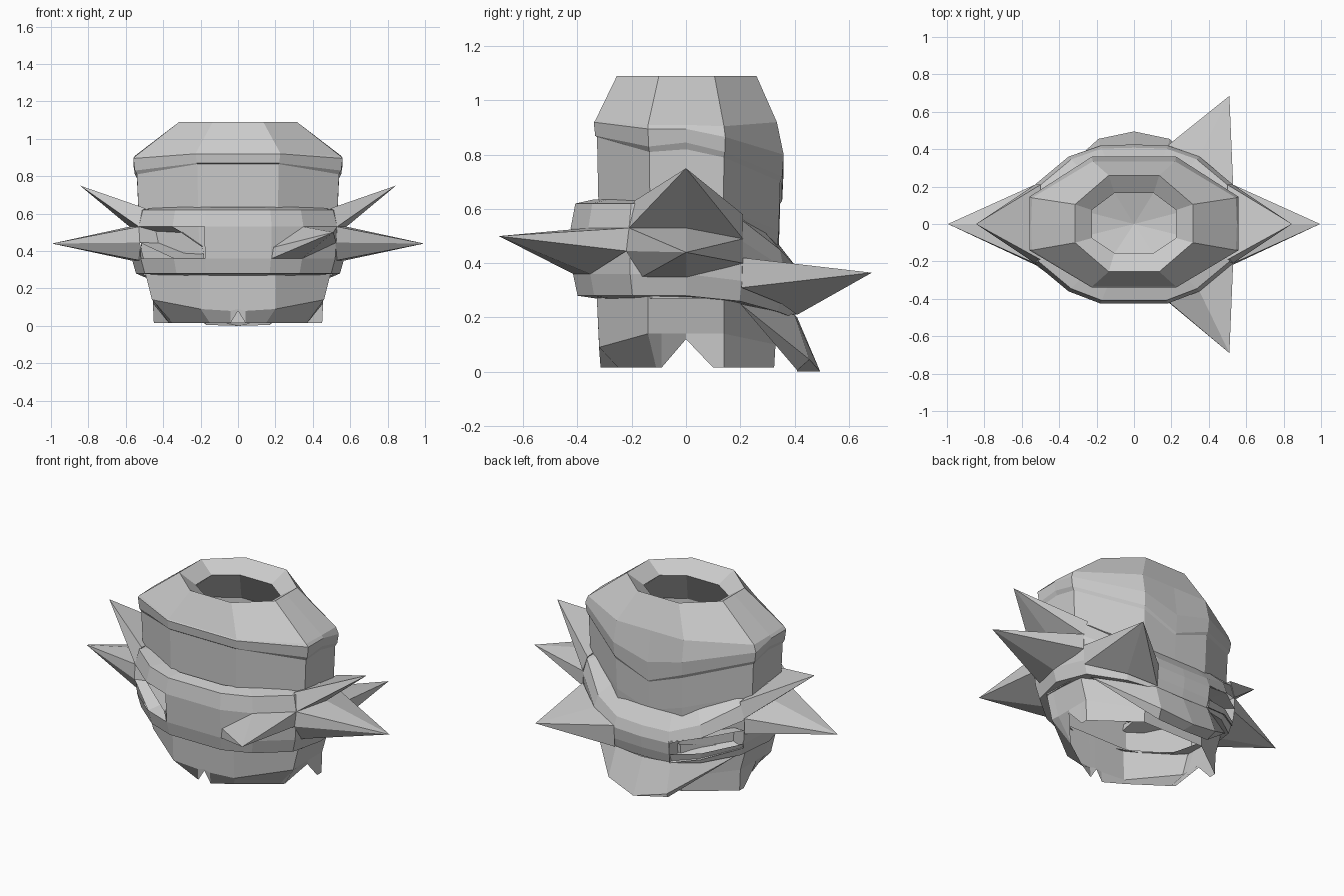
import bpy, bmesh

if "Cube" in bpy.data.objects:
    bpy.data.objects.remove(bpy.data.objects["Cube"])

grey = bpy.data.materials.new("grey")
grey.diffuse_color = (0.6, 0.6, 0.6, 1)
grey.use_nodes = True
grey.node_tree.nodes["Principled BSDF"].inputs["Base Color"].default_value = grey.diffuse_color


def finish(name, bm):
    bmesh.ops.recalc_face_normals(bm, faces=bm.faces[:])
    me = bpy.data.meshes.new(name)
    bm.to_mesh(me)
    bm.free()
    me.materials.append(grey)
    ob = bpy.data.objects.new(name, me)
    bpy.context.collection.objects.link(ob)
    return ob


def full(half):
    """Mirror a half outline (x >= 0, front to back) into a closed loop."""
    return half + [(-x, y, z) for x, y, z in reversed(half) if x > 0]


def loft(name, rows, cap=None, skip=None):
    """Skin closed loops; cap is a centre point fanned to the first loop."""
    bm = bmesh.new()
    loops = [[bm.verts.new(p) for p in full(r)] for r in rows]
    n = len(loops[0])
    for k, (a, b) in enumerate(zip(loops, loops[1:])):
        for i in range(n):
            j = (i + 1) % n
            mid = (a[i].co + a[j].co) / 2
            if not (skip and skip(k, mid)):
                bm.faces.new((a[i], a[j], b[j], b[i]))
    if cap:
        c = bm.verts.new(cap)
        for i in range(n):
            bm.faces.new((loops[0][i], loops[0][(i + 1) % n], c))
    return finish(name, bm)


def spike(name, base, tip, sx=1, closed=True):
    bm = bmesh.new()
    vs = [bm.verts.new((x * sx, y, z)) for x, y, z in base]
    t = bm.verts.new((tip[0] * sx, tip[1], tip[2]))
    for i in range(len(vs)):
        bm.faces.new((vs[i], vs[(i + 1) % len(vs)], t))
    if closed:
        bm.faces.new(vs)
    return finish(name, bm)


def ring(plan, s, zs):
    if not isinstance(zs, (list, tuple)):
        zs = [zs] * len(plan)
    return [(x * s, y * s, z) for (x, y), z in zip(plan, zs)]


# Helm: hollow cap with a lip that dips to a point at the back
wide = [(0, -.34), (.225, -.34), (.56, -.14), (.56, 0), (.56, .145), (.225, .36), (0, .36)]
crown = [(0, -.255), (.135, -.255), (.315, -.1), (.315, 0), (.315, .105), (.135, .26), (0, .26)]
mouth = [(0, -.155), (.105, -.155), (.225, -.075), (.225, 0), (.225, .075), (.105, .165), (0, .165)]
upper = [(0, -.335), (.225, -.335), (.545, -.14), (.55, 0), (.545, .14), (.22, .335), (0, .335)]
loft("helm", [
    ring(wide, .80, .42),
    ring(wide, .84, .82),
    ring(mouth, 1, 1.03),
    ring(crown, 1, 1.09),
    ring(upper, 1, [.925, .925, .91, .91, .905, .92, .92]),
    ring(wide, 1, [.92, .92, .895, .895, .865, .80, .74]),
    ring(wide, .985, [.87, .87, .83, .845, .81, .72, .63]),
    ring(wide, .965, [.865, .865, .81, .82, .79, .70, .62]),
    ring(wide, .95, [.62, .62, .62, .62, .60, .52, .45]),
    ring(wide, .90, .27),
], cap=(0, 0, .34))

# Lower skirt: chamfered front corners, pointed notches at front and sides
skirt = [(0, -.33), (.04, -.33), (.2, -.33), (.5, -.14), (.5, -.09), (.5, 0),
         (.5, .1), (.5, .14), (.2, .34), (0, .34)]
waist = [(0, -.32), (.04, -.32), (.2, -.32), (.46, -.14), (.455, -.09), (.455, 0),
         (.455, .1), (.455, .14), (.2, .33), (0, .33)]
hem = [(0, -.315), (.04, -.315), (.15, -.25), (.35, -.11), (.37, -.09), (.455, 0),
       (.45, .1), (.45, .14), (.2, .325), (0, .325)]
loft("lower_skirt", [
    ring(skirt, 1, .30),
    ring(waist, 1, [.09, .08, .09, .14, .14, .14, .14, .14, .1, .1]),
    ring(hem, 1, [.08, .015, .015, .015, .015, .12, .015, .015, .015, .015]),
])

# Belt: thick band sloping down at the back, with two sockets on the left
band = [(0, -.425), (.18, -.425), (.35, -.36), (.53, -.21), (.58, 0),
        (.53, .21), (.35, .36), (.18, .42), (0, .425)]


def belt_row(s, z, drop):
    return [(x * s, y * s, z - drop * (max(0, y) / .42) ** 2) for x, y in band]


loft("belt", [
    belt_row(.80, .635, .16),
    belt_row(.96, .62, .23),
    belt_row(1, .53, .20),
    belt_row(.98, .36, .10),
    belt_row(.94, .28, .08),
    belt_row(.78, .27, .05),
], skip=lambda k, m: k == 2 and -.48 < m.x < -.2 and abs(m.y) > .2)

# Side spikes, mirrored
for side, sx in (("right", 1), ("left", -1)):
    spike("upper_spike_" + side,
          [(.5, -.19, .63), (.53, -.21, .53), (.58, 0, .53), (.53, .21, .49), (.5, .21, .58)],
          (.845, 0, .75), sx)
    spike("side_spike_" + side,
          [(.50, -.17, .345), (.525, -.22, .445), (.53, -.21, .53), (.58, 0, .53),
           (.53, .21, .49), (.53, .21, .40), (.55, 0, .345)],
          (.995, 0, .44), sx)

# Front and back spikes on the right; the left ones are pushed inwards
front = [(.18, -.415, .36), (.19, -.42, .42), (.35, -.36, .53), (.53, -.21, .53),
         (.525, -.22, .445), (.343, -.353, .36)]
back = [(.53, .21, .42), (.52, .205, .31), (.343, .353, .25), (.18, .41, .21),
        (.18, .42, .34), (.35, .36, .38)]
spike("front_spike", front, (.51, -.69, .50))
spike("back_spike", back, (.51, .685, .365))
spike("front_socket", front, (.19, -.1, .44), -1, closed=False)
spike("back_socket", back, (.19, .1, .35), -1, closed=False)

# Neck flap hanging from the belt at the back, with a tapering underside
bm = bmesh.new()
top = [(.47, .2, .25), (.18, .40, .21), (0, .41, .2), (-.18, .40, .21), (-.47, .2, .25)]
low = [(.19, .455, .045), (0, .495, 0), (-.19, .455, .045)]
under = [(.17, .41, .005), (0, .41, 0), (-.17, .41, .005)]
t, b, u = ([bm.verts.new(p) for p in row] for row in (top, low, under))
for f in ((t[0], t[1], b[0]), (t[1], t[2], b[1], b[0]),
          (t[2], t[3], b[2], b[1]), (t[3], t[4], b[2]),
          (t[0], b[0], u[0]), (t[4], u[2], b[2]),
          (b[0], b[1], u[1], u[0]), (b[1], b[2], u[2], u[1])):
    bm.faces.new(f)
finish("neck_flap", bm)
